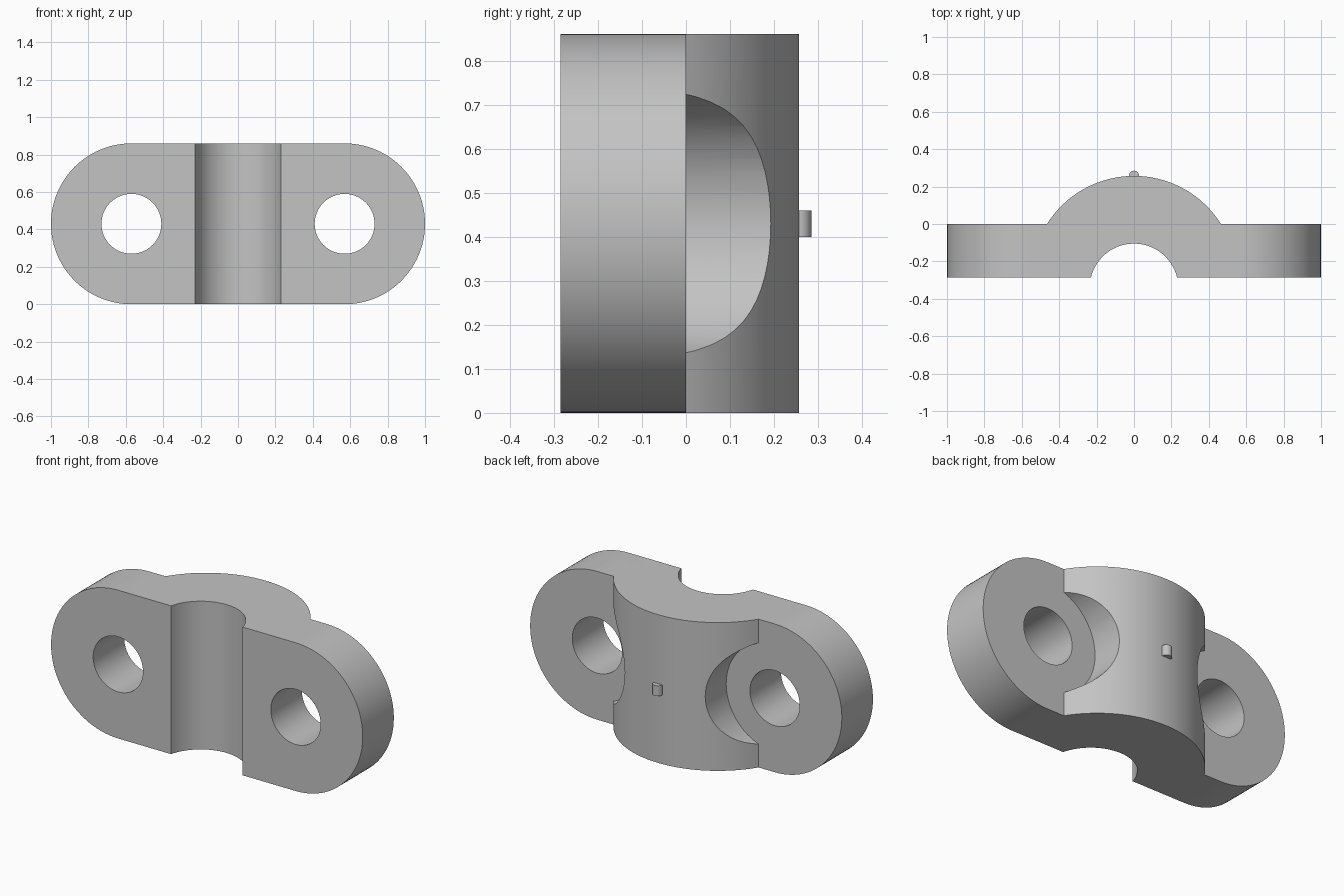
import bpy, bmesh
from math import sin, cos, asin, pi
from mathutils import Vector

old = bpy.data.objects.get("Cube")
if old:
    bpy.data.objects.remove(old, do_unlink=True)

HEIGHT = 0.86
MID = HEIGHT / 2
FRONT = -0.285
HOLE_X = 1 - MID

grey = bpy.data.materials.new("light grey")
grey.use_nodes = True
grey.diffuse_color = (0.55, 0.55, 0.55, 1)
grey.node_tree.nodes["Principled BSDF"].inputs["Base Color"].default_value = grey.diffuse_color


def prism(name, points, move):
    """Extrude a closed outline of 3D points along a vector."""
    bm = bmesh.new()
    face = bm.faces.new([bm.verts.new(p) for p in points])
    new = bmesh.ops.extrude_face_region(bm, geom=[face])["geom"]
    verts = [v for v in new if isinstance(v, bmesh.types.BMVert)]
    bmesh.ops.translate(bm, verts=verts, vec=Vector(move))
    bmesh.ops.recalc_face_normals(bm, faces=bm.faces)
    mesh = bpy.data.meshes.new(name)
    bm.to_mesh(mesh)
    bm.free()
    mesh.materials.append(grey)
    obj = bpy.data.objects.new(name, mesh)
    bpy.context.collection.objects.link(obj)
    return obj


def arc(cx, cy, r, start, end, n):
    return [(cx + r * cos(start + (end - start) * i / n),
             cy + r * sin(start + (end - start) * i / n)) for i in range(n + 1)]


def segment(half, base, top, n):
    """Arc from right to left over a chord, given its half width and rise."""
    rise = top - base
    r = (half ** 2 + rise ** 2) / (2 * rise)
    a = asin(half / r)
    return arc(0, top - r, r, pi / 2 - a, pi / 2 + a, n)


def smooth(obj):
    bpy.ops.object.select_all(action="DESELECT")
    obj.select_set(True)
    bpy.context.view_layer.objects.active = obj
    bpy.ops.object.shade_smooth_by_angle(angle=pi / 6)


def boolean(obj, tool, operation):
    mod = obj.modifiers.new(operation, "BOOLEAN")
    mod.operation = operation
    mod.solver = "EXACT"
    mod.object = tool
    bpy.context.view_layer.objects.active = obj
    bpy.ops.object.modifier_apply(modifier=mod.name)
    bpy.data.objects.remove(tool, do_unlink=True)


# Clamp body: flat flanges, domed back and half-round front channel
outline = [(1.2, FRONT), (1.2, 0)] + segment(0.465, 0, 0.257, 64)
outline += [(-1.2, 0), (-1.2, FRONT)] + segment(0.23, FRONT, -0.105, 48)[::-1]
body = prism("clamp_body", [(x, y, -0.1) for x, y in outline], (0, 0, HEIGHT + 0.2))

# Rounded ends of the flanges
ends = arc(HOLE_X, MID, MID, -pi / 2, pi / 2, 48) + arc(-HOLE_X, MID, MID, pi / 2, 3 * pi / 2, 48)
boolean(body, prism("end_shape", [(x, -0.6, z) for x, z in ends], (0, 1.2, 0)), "INTERSECT")

# Bolt holes and the round seats cut into the dome
for side in (-1, 1):
    for radius, start in ((0.16, -0.6), (0.312, 0)):
        ring = arc(side * HOLE_X, MID, radius, 0, 2 * pi, 64)[:-1]
        boolean(body, prism("cutter", [(x, start, z) for x, z in ring], (0, 1.2, 0)), "DIFFERENCE")
smooth(body)

# Small locating nub on the back
ring = arc(0, 0.257, 0.028, 0, 2 * pi, 24)[:-1]
nub = prism("locating_nub", [(x, y, MID - 0.03) for x, y in ring], (0, 0, 0.06))
smooth(nub)
